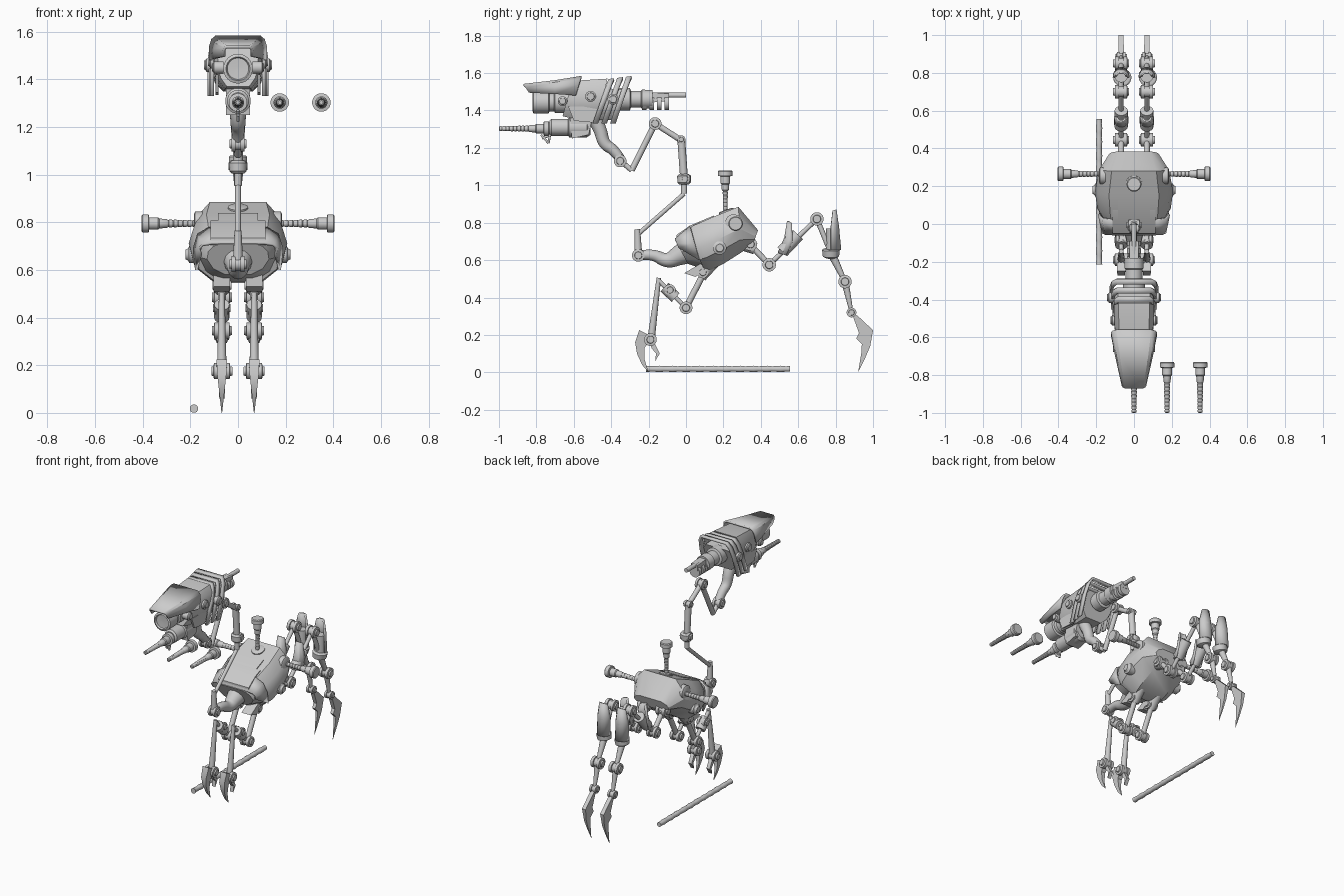
import bpy, bmesh, math
from mathutils import Vector

cube = bpy.data.objects.get("Cube")
if cube:
    bpy.data.objects.remove(cube, do_unlink=True)

grey = bpy.data.materials.new("plain light grey metal")
grey.use_nodes = True
colour = (0.6, 0.6, 0.6, 1)
grey.diffuse_color = colour
grey.node_tree.nodes["Principled BSDF"].inputs["Base Color"].default_value = colour


def finish(name, bm):
    bmesh.ops.recalc_face_normals(bm, faces=bm.faces)
    me = bpy.data.meshes.new(name)
    bm.to_mesh(me)
    bm.free()
    me.materials.append(grey)
    ob = bpy.data.objects.new(name, me)
    bpy.context.collection.objects.link(ob)
    return ob


def lathe(name, p, axis, profile, n=20):
    """Turned part: profile of (distance, radius) along the axis from p."""
    bm = bmesh.new()
    p, axis = Vector(p), Vector(axis).normalized()
    u = axis.orthogonal().normalized()
    v = axis.cross(u)
    rings = []
    for d, r in profile:
        rings.append([bm.verts.new(p + axis * d + r * (math.cos(a) * u + math.sin(a) * v))
                      for a in (math.tau * i / n for i in range(n))])
    for a, b in zip(rings, rings[1:]):
        for i in range(n):
            j = (i + 1) % n
            bm.faces.new((a[i], a[j], b[j], b[i]))
    bm.faces.new(rings[0])
    bm.faces.new(rings[-1])
    return finish(name, bm)


def rod(name, p, q, r, r2=None):
    d = Vector(q) - Vector(p)
    return lathe(name, p, d, [(0, r), (d.length, r if r2 is None else r2)], 14)


def joint(name, p, r, w):
    """Pivot across x with a raised hub on both ends."""
    prof = [(-w, r * .4), (-w, r * .55), (-w * .8, r * .6), (-w * .75, r), (-w * .3, r), (-w * .28, r * .8)]
    prof += [(-d, k) for d, k in reversed(prof)]
    return lathe(name, p, (1, 0, 0), prof)


def loft(name, sections, shape, wall=0, cx=0):
    """Sections: top (y, z), bottom (y, z), half width. Shape: (height, width) fractions."""
    bm = bmesh.new()
    rings = []
    for top, bot, w in sections:
        half = [(f * w, bot[0] + t * (top[0] - bot[0]), bot[1] + t * (top[1] - bot[1])) for t, f in shape]
        ring = half + [(-x, y, z) for x, y, z in reversed(half)]
        rings.append([bm.verts.new((cx + x, y, z)) for x, y, z in ring])
    n = len(rings[0])
    for a, b in zip(rings, rings[1:]):
        for i in range(n - 1 if wall else n):
            j = (i + 1) % n
            bm.faces.new((a[i], a[j], b[j], b[i]))
    if not wall:
        bm.faces.new(rings[0])
        bm.faces.new(rings[-1])
    ob = finish(name, bm)
    if wall:
        ob.modifiers.new("wall", "SOLIDIFY").thickness = wall
    return ob


def plate(name, pts, x, t, taper=0):
    """Side outline (y, z) with thickness t, thinning towards the ground if tapered."""
    bm = bmesh.new()
    sides = []
    for s in (-1, 1):
        sides.append([bm.verts.new((x + s * t / 2 * (min(1, z / taper + .05) if taper else 1), y, z)) for y, z in pts])
    for ring in sides:
        bm.faces.new(ring)
    n = len(pts)
    for i in range(n):
        j = (i + 1) % n
        bm.faces.new((sides[0][i], sides[0][j], sides[1][j], sides[1][i]))
    return finish(name, bm)


def tube(name, pts):
    """Bent hose through (y, z, radius) points."""
    cu = bpy.data.curves.new(name, "CURVE")
    cu.dimensions, cu.bevel_depth, cu.bevel_resolution, cu.use_fill_caps = "3D", 1, 4, True
    sp = cu.splines.new("NURBS")
    sp.points.add(len(pts) - 1)
    for pt, (y, z, r) in zip(sp.points, pts):
        pt.co, pt.radius = (0, y, z, 1), r
    sp.order_u, sp.use_endpoint_u = 3, True
    cu.materials.append(grey)
    ob = bpy.data.objects.new(name, cu)
    bpy.context.collection.objects.link(ob)


def bolt(name, tip, axis, r=.013):
    """Ribbed shaft, slightly flared, running from its tip to a flanged head."""
    prof = [(0, r * .6)]
    for i in range(8):
        k = r * (1 + .04 * i)
        prof += [(.02 * i + .004, k), (.02 * i + .014, k), (.02 * i + .017, k * .85)]
    prof += [(.165, .019), (.195, .021), (.2, .026), (.238, .026), (.24, .039), (.265, .039), (.27, .034)]
    lathe(name, tip, axis, prof)


# Torso: inner core, armour shell and back panel
barrel = [(0, .4), (.2, .8), (.5, 1), (.75, .96), (.92, .8), (1, .55)]
armour = [(0, .5), (.28, .93), (.52, 1), (.78, .9), (1, .64)]
loft("torso_core", [((-.06, .71), (.01, .58), .13), ((.04, .76), (.1, .55), .17),
                    ((.25, .80), (.26, .63), .16), ((.36, .75), (.33, .68), .1)], barrel)
loft("torso_shell", [((.0, .755), (.1, .545), .175), ((.04, .785), (.13, .545), .195),
                     ((.15, .833), (.2, .58), .207), ((.28, .885), (.295, .64), .185),
                     ((.385, .76), (.36, .69), .13)], armour)
loft("front_cowl", [((-.06, .715), (-.04, .665), .17), ((.02, .78), (.07, .6), .19)],
     [(0, .95), (.5, 1), (.85, .9), (1, .65)], .012)
for name, y, w in (("back_panel", .15, .085), ("back_panel_step", .075, .115)):
    loft(name, [((-.05, .735), (-.05, .72), w), ((.02, .784), (.02, .77), w),
                ((y, .784 + (y - .02) * .42), (y, .77 + (y - .02) * .42), w)], [(0, 1), (1, 1)])
lathe("back_socket", (0, .22, .85), (0, -.35, 1), [(0, .042), (.016, .042), (.02, .034)])
bolt("back_bolt", (0, .21, .81), (0, 0, 1), .011)

for s, side in ((1, "left"), (-1, "right")):
    bolt(side + "_side_bolt", (s * .135, .265, .795), (s, 0, 0))
    lathe(side + "_torso_socket", (s * .15, .255, .80), (s, 0, 0), [(0, .045), (.03, .045), (.035, .035)])
    lathe(side + "_torso_knob", (s * .15, .18, .665), (s, 0, 0), [(0, .036), (.055, .036), (.06, .026), (.07, .02)])
    x = s * .068

    # Hind leg
    def P(y, z):
        return (x, y, z)
    curved = [(0, 1), (.45, .92), (.85, .6), (1, .2)]
    rod(side + "_hind_hip", P(.27, .70), P(.37, .66), .04, .03)
    joint(side + "_hind_hip_pivot", P(.345, .685), .035, .045)
    rod(side + "_hind_thigh", P(.355, .67), P(.445, .575), .016)
    joint(side + "_hind_lower_pivot", P(.445, .575), .036, .042)
    rod(side + "_hind_link", P(.445, .575), P(.70, .82), .013)
    rod(side + "_hind_piston", P(.515, .645), P(.6, .735), .035)
    loft(side + "_hind_guard", [((.49, .64), (.535, .625), .038), ((.525, .72), (.57, .70), .038),
                                ((.54, .81), (.565, .80), .026)], curved, .01, x)
    joint(side + "_hind_knee", P(.70, .82), .036, .042)
    rod(side + "_hind_shank", P(.70, .82), P(.77, .65), .014)
    rod(side + "_shin_drum", P(.785, .65), P(.785, .77), .036)
    loft(side + "_shin_guard", [((.83, .655), (.775, .655), .045), ((.818, .78), (.775, .78), .045),
                                ((.805, .87), (.785, .865), .03)], curved, .01, x)
    lathe(side + "_shin_collar", P(.775, .61), (.15, 0, 1), [(0, .025), (.01, .044), (.045, .048), (.05, .04)])
    rod(side + "_hind_ankle_rod", P(.785, .62), P(.85, .485), .022, .012)
    joint(side + "_hind_ankle", P(.85, .485), .036, .042)
    rod(side + "_hind_foot_rod", P(.85, .485), P(.885, .32), .02, .01)
    joint(side + "_hind_toe_pivot", P(.885, .32), .026, .03)
    plate(side + "_hind_claw", [(.885, .32), (.92, .30), (1.0, .225), (.985, .14), (.955, .07), (.92, 0),
                                (.937, .10), (.94, .15), (.91, .18), (.925, .21)], x, .028, .25)

    # Front leg
    rod(side + "_front_hip", P(.15, .60), P(.08, .51), .04, .03)
    joint(side + "_front_hip_pivot", P(.09, .535), .032, .04)
    plate(side + "_front_hip_guard", [(-.01, .53), (.05, .51), (.14, .57), (.11, .60)], x, .07)
    rod(side + "_front_thigh", P(.1, .54), P(0, .345), .017)
    joint(side + "_front_knee", P(0, .345), .034, .042)
    rod(side + "_front_link", P(0, .345), P(-.15, .495), .012)
    rod(side + "_front_piston", P(-.055, .40), P(-.115, .455), .032)
    joint(side + "_front_piston_pivot", P(-.085, .44), .03, .036)
    rod(side + "_front_shin", P(-.145, .505), P(-.185, .19), .012, .02)
    joint(side + "_front_ankle", P(-.19, .175), .034, .044)
    plate(side + "_front_claw", [(-.18, .19), (-.25, .225), (-.272, .16), (-.262, .1), (-.235, .04), (-.2, 0),
                                 (-.222, .07), (-.222, .13)], x, .045, .2)
    plate(side + "_front_spur", [(-.19, .17), (-.165, .15), (-.14, .1), (-.165, .06), (-.16, .1), (-.185, .13)], x, .025)

# Neck: thick hose, then a jointed arm up to the head
tube("neck_base", [(-.25, .625, .026), (-.18, .635, .028), (-.1, .59, .038), (-.03, .63, .055), (.06, .67, .085)])
arm = [(-.255, .74), (-.01, .955), (-.01, 1.03), (-.025, 1.24), (-.165, 1.33), (-.29, 1.08), (-.35, 1.13)]
for i, (a, b) in enumerate(zip(arm, arm[1:])):
    rod("neck_link_%d" % (i + 1), (0, *a), (0, *b), (.012, .016, .021, .016, .016, .014)[i])
rod("neck_post", (0, -.255, .62), (0, -.26, .765), .022, .015)
joint("neck_base_pivot", (0, -.255, .625), .034, .035)
joint("neck_upper_pivot", (0, -.165, 1.33), .034, .035)
joint("neck_elbow", (0, -.025, 1.245), .022, .03)
lathe("neck_collar", (0, -.01, 1.005), (0, 0, 1), [(0, .026), (.01, .036), (.045, .038), (.055, .026)])
joint("neck_collar_pivot", (0, -.005, 1.035), .028, .04)
joint("head_pivot", (0, -.352, 1.13), .034, .035)
tube("head_hose", [(-.5, 1.37, .038), (-.46, 1.31, .036), (-.44, 1.22, .032), (-.385, 1.19, .029), (-.35, 1.14, .026)])

# Head: hood, casing and slanted rear fins
hood = [(0, 1), (.55, 1), (.85, .92), (1, .75)]
casing = [(0, .55), (.2, .85), (.45, 1), (.8, 1), (1, .78)]
loft("hood", [((-.87, 1.542), (-.84, 1.495), .065), ((-.7, 1.562), (-.70, 1.488), .1),
              ((-.56, 1.585), (-.59, 1.48), .122)], hood, .012)
loft("head_casing", [((-.61, 1.55), (-.66, 1.37), .085), ((-.58, 1.56), (-.62, 1.36), .1),
                     ((-.42, 1.57), (-.47, 1.35), .107)], casing)
loft("head_core", [((-.44, 1.52), (-.48, 1.35), .105), ((-.335, 1.51), (-.40, 1.35), .112)], casing)
for i in range(3):
    y = -.4 + .047 * i
    loft("head_fin_%d" % (i + 1), [((y - .015, 1.568 + i * .006), (y - .1, 1.33), .115 + i * .007),
                                   ((y + .015, 1.572 + i * .006), (y - .07, 1.33), .115 + i * .007)], hood, .014)
lathe("eye_housing", (0, -.6, 1.445), (0, -1, 0),
      [(0, .06), (.1, .06), (.105, .05), (.13, .05), (.135, .062), (.215, .062), (.22, .05), (.21, .045), (.208, .01)], 28)
for s, side in ((1, "left"), (-1, "right")):
    for i, (y, z, r, w) in enumerate(((-.66, 1.45, .026, .11), (-.51, 1.475, .029, .125), (-.39, 1.46, .029, .142))):
        lathe("%s_head_knob_%d" % (side, i + 1), (s * .06, y, z), (s, 0, 0),
              [(0, r), (w - .07, r), (w - .065, r * .7), (w - .06, r * .65)])
    plate(side + "_cheek_plate", [(-.63, 1.42), (-.45, 1.42), (-.49, 1.335), (-.6, 1.345)], s * .088, .012)

# Jaw launcher with its loaded bolt and chin bracket
lathe("jaw_launcher", (0, -.73, 1.31), (0, 1, 0), [(0, .035), (.01, .046), (.1, .046), (.105, .054), (.2, .054), (.22, .04)])
plate("jaw_block", [(-.62, 1.36), (-.5, 1.36), (-.52, 1.27), (-.61, 1.25)], 0, .1)
bolt("loaded_bolt", (0, -1, 1.303), (0, 1, 0))
for a, b in (((-.775, 1.27), (-.735, 1.225)), ((-.735, 1.225), (-.725, 1.28)), ((-.77, 1.25), (-.72, 1.27))):
    rod("chin_bracket", (0, *a), (0, *b), .006)
for x in (.175, .35):
    bolt("spare_bolt", (x, -1, 1.303), (0, 1, 0))

# Rear of the head: drum, tail rod and cooling teeth
lathe("rear_drum", (0, -.36, 1.46), (0, 1, 0), [(0, .06), (.06, .06), (.065, .045), (.12, .045), (.125, .052), (.18, .05)])
rod("tail_rod", (0, -.2, 1.482), (0, 0, 1.482), .014)
plate("tail_block", [(-.22, 1.5), (-.09, 1.49), (-.09, 1.45), (-.22, 1.44)], 0, .05)
for i in range(4):
    lathe("cooling_tooth_%d" % (i + 1), (0, -.235 + .04 * i, 1.44), (0, 1, 0), [(0, .038), (.024, .038)])

# Loose ribbed pole on the ground
lathe("ground_pole", (-.185, -.215, .018), (0, 1, 0),
      [(.77 * i / 32, .016 + .002 * math.cos(i * 2.1)) for i in range(33)], 12)

# Smooth shading with sharp edges kept
bpy.ops.object.select_all(action="DESELECT")
for ob in bpy.context.scene.objects:
    if ob.type == "MESH" and ob.data.materials and ob.data.materials[0] == grey:
        ob.select_set(True)
        bpy.context.view_layer.objects.active = ob
bpy.ops.object.shade_smooth_by_angle(angle=math.radians(30))
